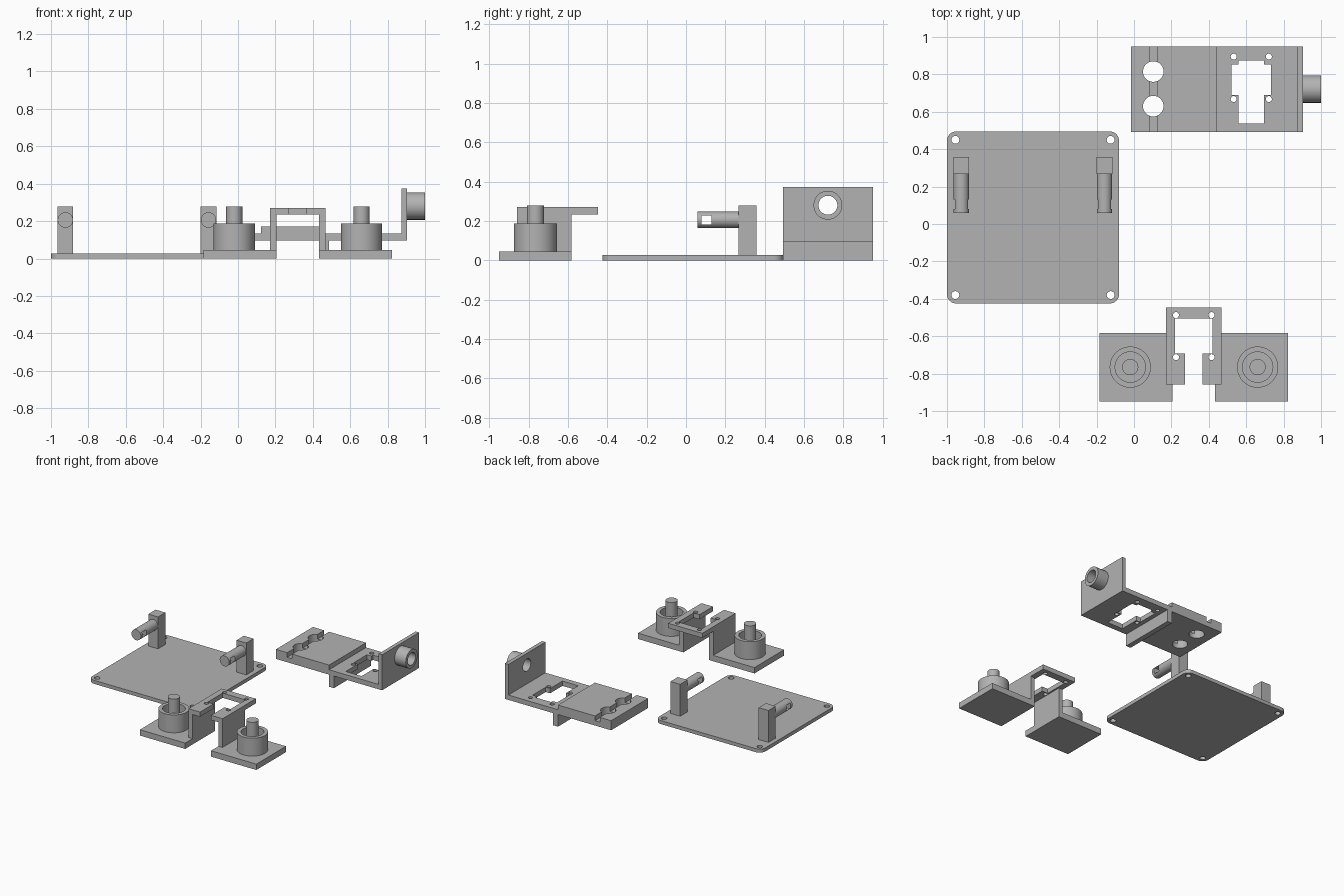
import bpy, bmesh, math
from mathutils import Matrix, Vector

if "Cube" in bpy.data.objects:
    bpy.data.objects.remove(bpy.data.objects["Cube"])

grey = bpy.data.materials.new("plain_grey")
grey.diffuse_color = (0.45, 0.45, 0.45, 1)
grey.use_nodes = True
grey.node_tree.nodes["Principled BSDF"].inputs["Base Color"].default_value = grey.diffuse_color


def finish(name, bm):
    me = bpy.data.meshes.new(name)
    bmesh.ops.recalc_face_normals(bm, faces=bm.faces)
    bm.to_mesh(me)
    bm.free()
    ob = bpy.data.objects.new(name, me)
    bpy.context.collection.objects.link(ob)
    me.materials.append(grey)
    return ob


def box(name, x, y, z, corner=0):
    """Box from (min, max) ranges, optionally with rounded vertical corners."""
    bm = bmesh.new()
    size = Vector((x[1] - x[0], y[1] - y[0], z[1] - z[0]))
    mid = Vector((sum(x) / 2, sum(y) / 2, sum(z) / 2))
    bmesh.ops.create_cube(bm, size=1, matrix=Matrix.Translation(mid) @ Matrix.Diagonal((*size, 1)))
    if corner:
        upright = [e for e in bm.edges if abs(e.verts[0].co.z - e.verts[1].co.z) > size.z / 2]
        bmesh.ops.bevel(bm, geom=upright, offset=corner, segments=8, profile=0.5, affect='EDGES')
    return finish(name, bm)


def prism(name, outline, z):
    """Vertical extrusion of an xy outline."""
    bm = bmesh.new()
    face = bm.faces.new([bm.verts.new((px, py, z[0])) for px, py in outline])
    ext = bmesh.ops.extrude_face_region(bm, geom=[face])["geom"]
    bmesh.ops.translate(bm, verts=[v for v in ext if isinstance(v, bmesh.types.BMVert)],
                        vec=(0, 0, z[1] - z[0]))
    return finish(name, bm)


def rod(name, a, b, r, sides=48):
    """Cylinder from point a to point b."""
    a, b = Vector(a), Vector(b)
    bm = bmesh.new()
    turn = Vector((0, 0, 1)).rotation_difference(b - a).to_matrix().to_4x4()
    bmesh.ops.create_cone(bm, cap_ends=True, segments=sides, radius1=r, radius2=r,
                          depth=(b - a).length, matrix=Matrix.Translation((a + b) / 2) @ turn)
    return finish(name, bm)


def cut(ob, *cutters):
    """Subtract cutters from an object and remove them."""
    for c in cutters:
        mod = ob.modifiers.new("cut", 'BOOLEAN')
        mod.object, mod.operation, mod.solver = c, 'DIFFERENCE', 'EXACT'
        bpy.context.view_layer.objects.active = ob
        bpy.ops.object.modifier_apply(modifier=mod.name)
        bpy.data.objects.remove(c)
    return ob


def holes(xs, ys, r, z):
    return [rod("hole", (x, y, z[0]), (x, y, z[1]), r, 32) for x in xs for y in ys]


# Base plate with corner holes
cut(box("base_plate", (-1, -0.08), (-0.425, 0.495), (0, 0.028), 0.05),
    *holes((-0.955, -0.125), (-0.38, 0.45), 0.021, (-0.1, 0.1)))

# Posts with forward pins, each pin slotted near its tip
for side, x in (("left", -0.923), ("right", -0.158)):
    box(side + "_post", (x - 0.042, x + 0.042), (0.268, 0.358), (0.028, 0.278))
    cut(rod(side + "_post_pin", (x, 0.058, 0.206), (x, 0.268, 0.206), 0.041),
        box("slot", (x - 0.1, x + 0.1), (0.08, 0.13), (0.182, 0.228)))

# Feet with a hollow cup and centre pin, and bracket legs
for side, x0, x1, cx, leg in (("left", -0.185, 0.207, -0.02, (0.172, 0.207)),
                              ("right", 0.432, 0.824, 0.661, (0.432, 0.467))):
    box(side + "_foot", (x0, x1), (-0.95, -0.583), (0, 0.046))
    cy = -0.765
    cut(rod(side + "_cup", (cx, cy, 0.046), (cx, cy, 0.186), 0.11, 64),
        rod("bore", (cx, cy, 0), (cx, cy, 0.3), 0.081, 64))
    rod(side + "_cup_pin", (cx, cy, 0.046), (cx, cy, 0.279), 0.043)
    box(side + "_bracket_leg", leg, (-0.858, -0.583), (0.046, 0.234))

# Bracket top: open frame with screw holes
half = [(0.1475, -0.447), (0.1475, -0.858), (0.048, -0.858),
        (0.048, -0.692), (0.1, -0.692), (0.1, -0.505)]
mid = 0.3195
frame = [(mid - dx, y) for dx, y in half] + [(mid + dx, y) for dx, y in reversed(half)]
cut(prism("bracket_top", frame, (0.234, 0.271)),
    *holes((mid - 0.095, mid + 0.095), (-0.487, -0.712), 0.016, (0.1, 0.4)))

# Thick slab with a groove and two round holes
Y = (0.492, 0.95)
cut(box("slab", (-0.016, 0.445), Y, (0.095, 0.17)),
    box("groove", (0.082, 0.124), (0.4, 1.1), (0.133, 0.3)),
    *holes((0.103,), (0.63, 0.815), 0.055, (0, 0.3)))

# Thin tray with a stepped opening and screw holes
opening = [(0.52, 0.69), (0.558, 0.69), (0.558, 0.537), (0.695, 0.537), (0.695, 0.69),
           (0.733, 0.69), (0.733, 0.853), (0.695, 0.853), (0.695, 0.873), (0.558, 0.873),
           (0.558, 0.853), (0.52, 0.853)]
cut(box("tray", (0.445, 0.874), Y, (0.095, 0.133)),
    prism("opening", opening, (0, 0.3)),
    *holes((0.533, 0.721), (0.668, 0.895), 0.016, (0, 0.3)))
box("tray_rib", (0.445, 0.486), Y, (0, 0.095))

# End wall with a through-bored boss
cy, cz = 0.721, 0.28
cut(box("end_wall", (0.874, 0.904), Y, (0.095, 0.373)),
    rod("bore", (0.8, cy, cz), (1.1, cy, cz), 0.048))
cut(rod("wall_boss", (0.904, cy, cz), (1, cy, cz), 0.073),
    rod("bore", (0.8, cy, cz), (1.1, cy, cz), 0.048))

# Smooth curved walls, keep edges crisp
bpy.ops.object.select_all(action='SELECT')
bpy.ops.object.shade_smooth_by_angle(angle=math.radians(30))
